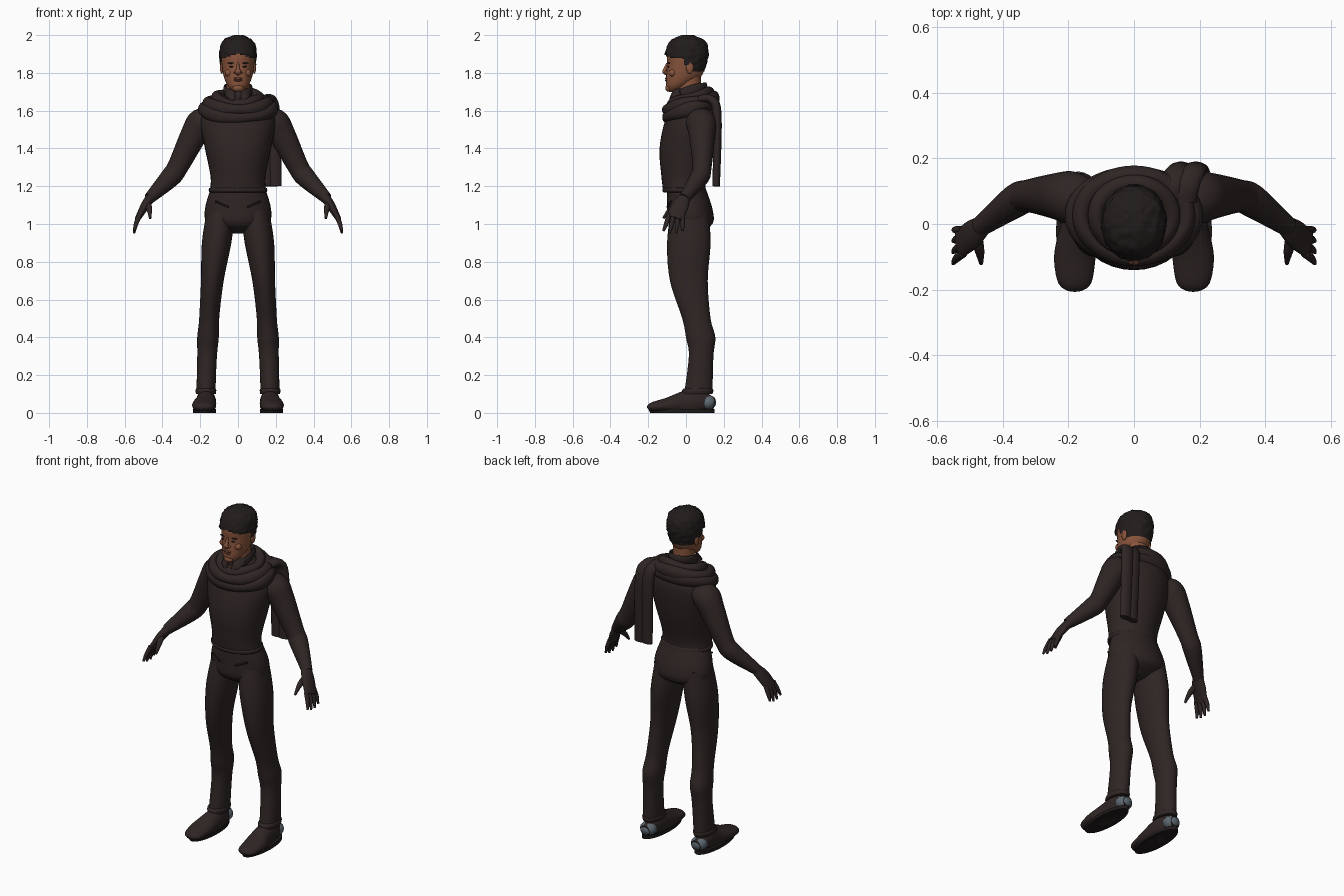
import bpy, bmesh, math
from mathutils import Vector, noise

if "Cube" in bpy.data.objects:
    bpy.data.objects.remove(bpy.data.objects["Cube"], do_unlink=True)


def material(name, *rgb):
    made = bpy.data.materials.new(name)
    made.use_nodes = True
    made.diffuse_color = (*rgb, 1)
    made.node_tree.nodes["Principled BSDF"].inputs["Base Color"].default_value = (*rgb, 1)
    return made


CLOTH = material("dark brown cloth", .028, .019, .018)
TRIM = material("near black trim", .014, .01, .01)
HAIR = material("black hair", .016, .012, .012)
SKIN = material("brown skin", .25, .09, .045)
LIPS = material("dark lips", .17, .06, .04)
GREY = material("heel grey", .11, .14, .17)


def smooth_rows(rows, steps, closed=False):
    """Catmull-Rom resampling of number rows."""
    count, out = len(rows), []

    def pick(index):
        return rows[index % count] if closed else rows[max(0, min(count - 1, index))]

    for i in range(count if closed else count - 1):
        for k in range(steps):
            t = k / steps
            around = zip(pick(i - 1), pick(i), pick(i + 1), pick(i + 2))
            out.append([b + t / 2 * (c - a + t * (2 * a - 5 * b + 4 * c - d + t * (3 * (b - c) + d - a)))
                        for a, b, c, d in around])
    return out if closed else out + [list(rows[-1])]


def skin_rings(name, rings, mat, closed=False, edit=None):
    """Join equal rings of points into one smooth surface."""
    bm = bmesh.new()
    loops = [[bm.verts.new(point) for point in ring] for ring in rings]
    count = len(loops[0])
    following = loops[1:] + loops[:1] if closed else loops[1:]
    for lower, upper in zip(loops, following):
        for i in range(count):
            j = (i + 1) % count
            bm.faces.new((lower[i], lower[j], upper[j], upper[i]))
    if not closed:
        bm.faces.new(loops[0][::-1])
        bm.faces.new(loops[-1])
    bmesh.ops.recalc_face_normals(bm, faces=bm.faces)
    if edit:
        edit(bm)
    mesh = bpy.data.meshes.new(name)
    bm.to_mesh(mesh)
    bm.free()
    mesh.materials.append(mat)
    part = bpy.data.objects.new(name, mesh)
    bpy.context.collection.objects.link(part)
    bpy.ops.object.select_all(action="DESELECT")
    part.select_set(True)
    bpy.context.view_layer.objects.active = part
    bpy.ops.object.shade_smooth_by_angle(angle=math.radians(55))


def stack(name, rows, mat, side=1, centre=lambda z: 0, grow=0, segs=32, steps=5, edit=None):
    """Level rings; each row is height, front y, back y, half width."""
    rings = []
    for z, front, back, width in smooth_rows(rows, steps):
        ring = []
        for i in range(segs):
            angle = math.tau * i / segs
            x = centre(z) + (width + grow) * math.cos(angle)
            y = (front + back) / 2 + ((back - front) / 2 + grow) * math.sin(angle)
            ring.append((side * x, y, z))
        rings.append(ring)
    skin_rings(name, rings, mat, edit=edit)


def tube(name, rows, mat, side=1, closed=False, ref=(0, 1, 0), segs=18, floor=0):
    """Sweep; each row is x, y, z, half size along ref, half size across it."""
    rows = smooth_rows(rows, 5, closed)
    points = [Vector(row[:3]) for row in rows]
    count, rings = len(points), []
    for i, (point, row) in enumerate(zip(points, rows)):
        ahead = points[(i + 1) % count] if closed else points[min(i + 1, count - 1)]
        behind = points[i - 1] if closed or i else points[0]
        tangent = (ahead - behind).normalized()
        along = Vector(ref)
        along = (along - tangent * along.dot(tangent)).normalized()
        across = tangent.cross(along)
        ring = []
        for k in range(segs):
            angle = math.tau * k / segs
            spot = point + along * row[3] * math.cos(angle) + across * row[4] * math.sin(angle)
            ring.append((side * spot.x, spot.y, max(spot.z, floor)))
        rings.append(ring)
    skin_rings(name, rings, mat, closed)


def blob(name, centre, size, mat):
    """Small ellipsoid made of level rings."""
    x, y, z = centre
    wide, deep, tall = size
    rows = []
    for k in range(9):
        angle = math.radians(22 * (k - 4))
        reach = math.cos(angle)
        rows.append((z + tall * math.sin(angle), y - deep * reach, y + deep * reach, wide * reach))
    stack(name, rows, mat, centre=lambda height: x, segs=16, steps=1)


def loop(name, front, flank, back, width, tall, thick, wave=0):
    """Closed band round the body; front and back are y, z pairs, flank is a height."""
    rows = []
    for i in range(16):
        angle = math.tau * i / 16
        blend = (1 + math.sin(angle)) / 2
        y = front[0] + (back[0] - front[0]) * blend
        z = front[1] * (1 - blend) ** 2 + 2 * flank * blend * (1 - blend) + back[1] * blend ** 2
        puff = 1 + wave * math.sin(3 * angle + flank * 40)
        rows.append((width * math.cos(angle), y, z, tall * puff, thick))
    tube(name, rows, CLOTH, closed=True, ref=(0, 0, 1))


# Jacket, trouser seat and neck
stack("jacket", [(1.17, -.12, .1, .15), (1.25, -.13, .11, .145), (1.4, -.14, .15, .175),
                 (1.55, -.11, .17, .2), (1.62, -.07, .16, .16), (1.68, -.04, .11, .07)], CLOTH)
stack("trouser_seat", [(1.2, -.1, .1, .14), (1.08, -.1, .14, .175),
                       (1, -.09, .14, .16), (.95, -.02, .06, .05)], CLOTH)
stack("neck", [(1.64, -.07, .09, .06), (1.7, -.05, .08, .06), (1.8, -.04, .08, .06)], SKIN)

# Head
HEAD = [(1.7, -.09, -.05, .02), (1.73, -.105, .01, .053), (1.78, -.105, .08, .075), (1.84, -.1, .1, .085),
        (1.9, -.1, .11, .088), (1.96, -.07, .09, .07), (1.99, -.01, .03, .01)]
stack("head", HEAD, SKIN)


def trim_hairline(bm):
    """Cut the hairline, then ruffle the curls."""
    def is_bare(spot):
        if spot.y < -.01:
            return spot.z < 1.89 - abs(spot.x) / 4
        return spot.z < (1.83 if spot.y < .03 else 1.8)

    bare = [face for face in bm.faces if is_bare(face.calc_center_median())]
    bmesh.ops.delete(bm, geom=bare, context="FACES")
    bm.normal_update()
    for vert in bm.verts:
        vert.co += vert.normal * noise.noise(vert.co * 55) * .006
        vert.co.z = min(vert.co.z + .01, 2)


stack("hair", HEAD[2:], HAIR, grow=.01, segs=64, steps=8, edit=trim_hairline)

# Face
tube("nose", [(0, -.095, 1.85, .01, .006), (0, -.11, 1.82, .01, .01),
              (0, -.115, 1.805, .01, .016), (0, -.1, 1.795, .01, .01)], SKIN)
blob("upper_lip", (0, -.103, 1.77), (.026, .008, .006), LIPS)
blob("lower_lip", (0, -.102, 1.76), (.022, .01, .006), LIPS)
blob("chin", (0, -.09, 1.72), (.03, .02, .02), SKIN)

for side, label in ((1, "left"), (-1, "right")):
    blob(label + "_eye", (side * .034, -.093, 1.833), (.014, .004, .004), TRIM)
    blob(label + "_nostril", (side * .013, -.105, 1.802), (.01, .01, .008), SKIN)
    blob(label + "_cheek", (side * .05, -.07, 1.8), (.02, .02, .02), SKIN)
    blob(label + "_brow", (side * .036, -.09, 1.852), (.02, .008, .004), HAIR)
    blob(label + "_ear", (side * .086, .02, 1.83), (.01, .02, .035), SKIN)

    # Leg, leaning outward towards the foot
    stack(label + "_leg", [(1.07, -.08, .12, .075), (.9, -.1, .13, .078), (.7, -.085, .115, .06), (.5, -.02, .13, .053),
                           (.4, 0, .155, .057), (.3, .015, .145, .052), (.1, -.01, .14, .05)],
          CLOTH, side, centre=lambda z: .17 - .07 * z * z)

    # Shoe with sole, cuff and grey heel
    tube(label + "_shoe", [(.17, .15, .05, .03, .03), (.17, .06, .06, .05, .065), (.17, -.01, .05, .055, .065),
                           (.18, -.1, .04, .063, .04), (.18, -.18, .03, .05, .025), (.18, -.2, .02, .02, .01)],
         CLOTH, side, ref=(1, 0, 0), segs=24)
    stack(label + "_sole", [(0, -.19, .15, .06), (.02, -.2, .15, .06)], TRIM, side, centre=lambda z: .177)
    stack(label + "_shoe_cuff", [(.1, -.02, .14, .052), (.12, -.02, .145, .055), (.13, -.01, .135, .05)],
          CLOTH, side, centre=lambda z: .17)
    blob(label + "_heel_patch", (side * .17, .115, .055), (.048, .045, .04), GREY)

    # Sleeve and hand
    tube(label + "_sleeve", [(.13, .07, 1.56, .06, .045), (.19, .08, 1.54, .08, .075), (.235, .085, 1.47, .07, .07),
                             (.32, .085, 1.3, .05, .055), (.36, .07, 1.245, .05, .053), (.47, -.01, 1.135, .03, .03)],
         CLOTH, side, segs=24)
    tube(label + "_palm", [(.455, 0, 1.15, .027, .026), (.49, -.03, 1.1, .045, .024), (.53, -.06, 1.03, .045, .015)],
         CLOTH, side)
    for k, finger in enumerate(("index", "middle", "ring", "little")):
        root, reach = -.09 + k * .024, .01 * (3 - k)
        tip = .95 + .006 * (k - 1.5) ** 2
        tube(f"{label}_{finger}_finger", [(.52, root, 1.05, .012, .014), (.54, root - reach / 2, 1, .012, .012),
                                          (.55, root - reach, tip, .006, .006)], CLOTH, side, segs=10)
    tube(label + "_thumb", [(.48, -.04, 1.11, .016, .02), (.47, -.08, 1.08, .015, .015), (.465, -.12, 1.03, .006, .006)],
         CLOTH, side, segs=12)

    # Collar flap and hip pocket
    tube(label + "_collar_flap", [(.06, -.03, 1.7, .007, .02), (.04, -.07, 1.685, .006, .025),
                                  (.025, -.085, 1.655, .005, .01)], CLOTH, side)
    tube(label + "_pocket_slit", [(.05, -.1, 1.09, .004, .005), (.12, -.08, 1.12, .004, .005)], TRIM, side, segs=10)

# Collar, jacket hem and layered scarf
loop("collar", (-.055, 1.675), 1.72, (.105, 1.725), .07, .024, .008)
loop("jacket_hem", (-.118, 1.18), 1.18, (.1, 1.18), .148, .012, .007)
loop("scarf_lower_fold", (-.1, 1.565), 1.62, (.15, 1.635), .185, .034, .026, wave=.15)
loop("scarf_middle_fold", (-.1, 1.605), 1.645, (.15, 1.665), .16, .034, .028, wave=.2)
loop("scarf_upper_fold", (-.075, 1.635), 1.675, (.125, 1.695), .115, .028, .026, wave=.2)

# Scarf tail hanging behind the left shoulder, in two strips
for strip, x in (("inner", .14), ("outer", .185)):
    tube(f"scarf_tail_{strip}", [(x - .03, .07, 1.66, .035, .02), (x - .02, .13, 1.66, .038, .024),
                                 (x, .165, 1.58, .038, .024), (x + .01, .16, 1.2, .036, .02)],
         CLOTH, ref=(1, 0, 0))
